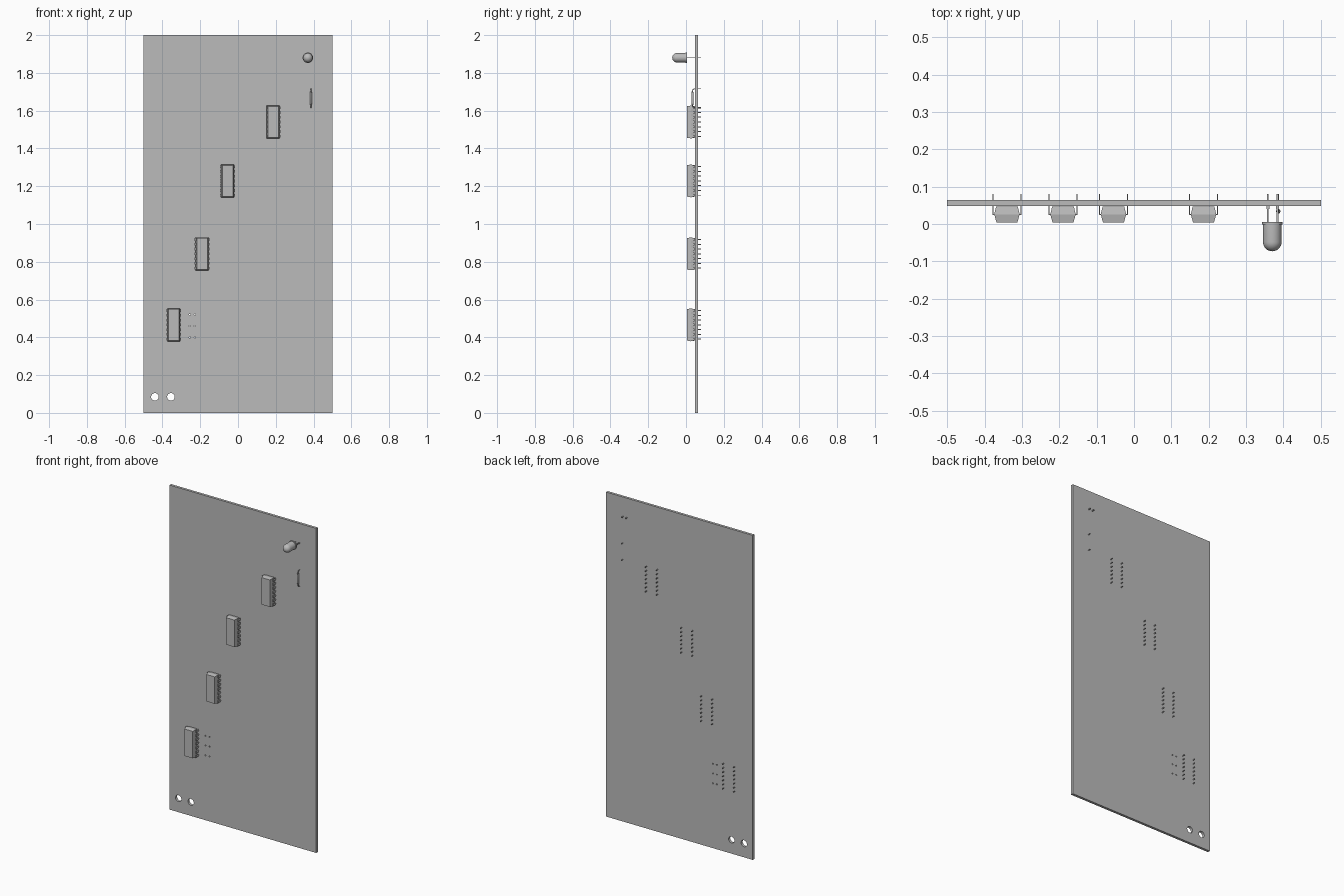
import bpy, bmesh, math
from mathutils import Matrix, Vector

if "Cube" in bpy.data.objects:
    bpy.data.objects.remove(bpy.data.objects["Cube"])

grey = bpy.data.materials.new("plain grey")
grey.use_nodes = True
GREY = (0.5, 0.5, 0.5, 1)
grey.diffuse_color = GREY
grey.node_tree.nodes["Principled BSDF"].inputs["Base Color"].default_value = GREY


def finish(bm, name, smooth=False):
    bmesh.ops.recalc_face_normals(bm, faces=bm.faces)
    mesh = bpy.data.meshes.new(name)
    bm.to_mesh(mesh)
    bm.free()
    obj = bpy.data.objects.new(name, mesh)
    bpy.context.collection.objects.link(obj)
    mesh.materials.append(grey)
    if smooth:
        bpy.ops.object.select_all(action='DESELECT')
        obj.select_set(True)
        bpy.context.view_layer.objects.active = obj
        bpy.ops.object.shade_smooth_by_angle(angle=math.radians(40))
    return obj


def box(bm, low, high):
    low, high = Vector(low), Vector(high)
    place = Matrix.Translation((low + high) / 2) @ Matrix.Diagonal((high - low).to_4d())
    bmesh.ops.create_cube(bm, size=1, matrix=place)


def cylinder(bm, x, y, z, radius, depth, sides):
    place = Matrix.Translation((x, y, z)) @ Matrix.Rotation(math.pi / 2, 4, 'X')
    bmesh.ops.create_cone(bm, cap_ends=True, segments=sides, radius1=radius,
                          radius2=radius, depth=depth, matrix=place)


def lathe(name, profile, centre, axis, sides=24):
    """Spin (radius, distance) pairs about an axis through the centre."""
    bm = bmesh.new()
    turn = Vector((0, 0, 1)).rotation_difference(Vector(axis)).to_matrix().to_4x4()
    place = Matrix.Translation(centre) @ turn
    verts = [bm.verts.new(place @ Vector((r, 0, d))) for r, d in profile]
    edges = [bm.edges.new(pair) for pair in zip(verts, verts[1:])]
    bmesh.ops.spin(bm, geom=verts + edges, cent=centre, axis=axis,
                   angle=math.tau, steps=sides)
    bmesh.ops.remove_doubles(bm, verts=bm.verts, dist=0.0001)
    return finish(bm, name, True)


# Circuit board with mounting holes and small component holes
FRONT, BACK, PIN_END = 0.048, 0.064, 0.08
bm = bmesh.new()
box(bm, (-0.5, FRONT, 0), (0.5, BACK, 2))
board = finish(bm, "circuit_board")
bm = bmesh.new()
for x in (-0.44, -0.355):
    cylinder(bm, x, 0.056, 0.085, 0.02, 0.1, 24)
for x in (-0.255, -0.228):
    for z in (0.40, 0.46, 0.52):
        cylinder(bm, x, 0.056, z, 0.004, 0.1, 12)
cutter = finish(bm, "hole_cutter")
cutter.hide_render = True
cut = board.modifiers.new("holes", 'BOOLEAN')
cut.operation = 'DIFFERENCE'
cut.solver = 'EXACT'
cut.object = cutter
bpy.context.view_layer.objects.active = board
board.select_set(True)
bpy.ops.object.modifier_apply(modifier=cut.name)
bpy.data.objects.remove(cutter)


# Chips with tapered bodies and two rows of seven pins
def chip(name, x, z):
    bm = bmesh.new()
    half = 0.087
    rings = []
    for y, w, inset in ((0.004, 0.028, 0.004), (0.026, 0.034, 0), (0.047, 0.029, 0.004)):
        h = half - inset
        rings.append([bm.verts.new((x + sx * w, y, z + sz * h))
                      for sx, sz in ((-1, -1), (1, -1), (1, 1), (-1, 1))])
    for a, b in zip(rings, rings[1:]):
        for i in range(4):
            j = (i + 1) % 4
            bm.faces.new((a[i], a[j], b[j], b[i]))
    bm.faces.new(rings[0])
    bm.faces.new(rings[-1])
    finish(bm, name + "_body")

    bm = bmesh.new()
    for side in (-1, 1):
        inner, outer = sorted((side * 0.036, side * 0.039))
        reach_low, reach_high = sorted((side * 0.030, side * 0.039))
        for i in range(7):
            pz = z + (i - 3) * 0.0253
            box(bm, (x + reach_low, 0.024, pz - 0.007), (x + reach_high, 0.027, pz + 0.007))
            box(bm, (x + inner, 0.024, pz - 0.007), (x + outer, 0.046, pz + 0.007))
            box(bm, (x + inner, 0.045, pz - 0.0025), (x + outer, PIN_END, pz + 0.0025))
    finish(bm, name + "_pins")


for n, (x, z) in enumerate([(-0.34, 0.466), (-0.19, 0.842), (-0.055, 1.228), (0.186, 1.54)]):
    chip(f"chip_{n + 1}", x, z)

# Indicator lamp: flange, straight barrel and domed tip facing the front
R, BARREL = 0.025, 0.054
lamp = [(0, 0), (0.028, 0), (0.028, 0.008), (R, 0.008)]
lamp += [(R * math.cos(a), BARREL + R * math.sin(a))
         for a in (math.pi / 2 * i / 8 for i in range(8))]
lamp.append((0, BARREL + R))
lathe("lamp_bulb", lamp, Vector((0.37, 0.006, 1.88)), (0, -1, 0))

bm = bmesh.new()
for x in (0.358, 0.384):
    box(bm, (x - 0.0025, 0.004, 1.8775), (x + 0.0025, PIN_END, 1.8825))
    box(bm, (x - 0.004, 0.040, 1.8775), (x + 0.004, FRONT, 1.8825))
finish(bm, "lamp_legs")

# Axial component: slim body on a bent wire that passes through the board
curve = bpy.data.curves.new("component_wire", 'CURVE')
curve.dimensions = '3D'
curve.bevel_depth = 0.0025
curve.bevel_resolution = 2
path = [(PIN_END, 1.716), (0.046, 1.716), (0.037, 1.712), (0.033, 1.700),
        (0.033, 1.630), (0.037, 1.619), (0.046, 1.615), (PIN_END, 1.615)]
line = curve.splines.new('POLY')
line.points.add(len(path) - 1)
for point, (y, z) in zip(line.points, path):
    point.co = (0.386, y, z, 1)
curve.use_fill_caps = True
curve.materials.append(grey)
bpy.context.collection.objects.link(bpy.data.objects.new("component_wire", curve))
lathe("component_body", [(0, -0.038), (0.004, -0.036), (0.006, -0.025), (0.006, 0.025),
                         (0.004, 0.036), (0, 0.038)],
      Vector((0.386, 0.034, 1.665)), (0, 0, 1), 12)
